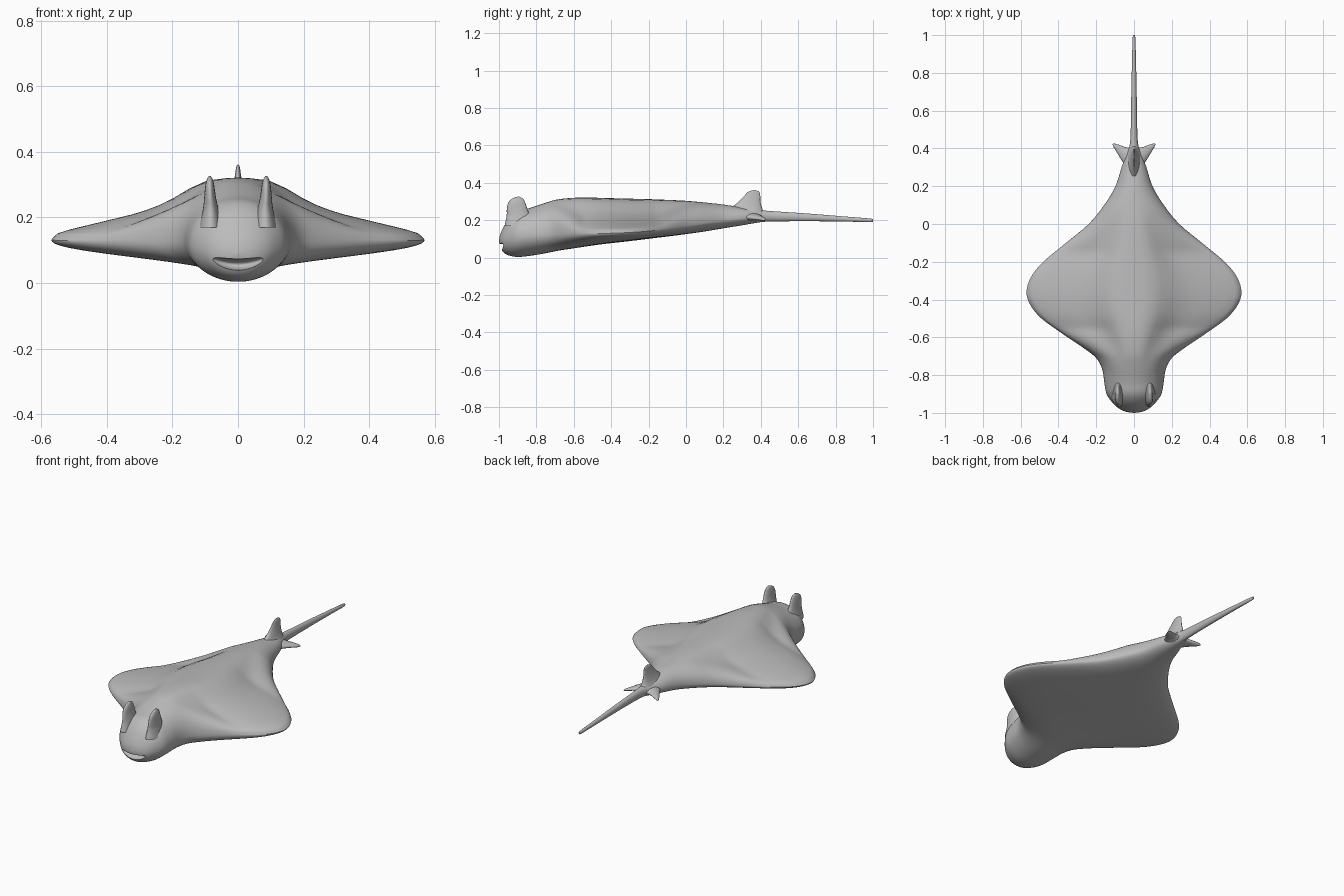
import bpy, math
from mathutils import Vector

if "Cube" in bpy.data.objects:
    bpy.data.objects.remove(bpy.data.objects["Cube"])

grey = bpy.data.materials.new("soft grey")
grey.diffuse_color = (0.5, 0.5, 0.5, 1)
grey.use_nodes = True
grey.node_tree.nodes["Principled BSDF"].inputs["Base Color"].default_value = grey.diffuse_color


def spline(rows, steps):
    """Catmull-Rom interpolation of every column of a station table."""
    pts = [Vector(r) for r in rows]
    out = []
    for i in range(len(pts) - 1):
        a, b = pts[i], pts[i + 1]
        ta = (b - pts[i - 1]) / 2 if i else b - a
        tb = (pts[i + 2] - a) / 2 if i + 2 < len(pts) else b - a
        for k in range(steps):
            t = k / steps
            out.append(a * (2*t**3 - 3*t**2 + 1) + ta * (t**3 - 2*t**2 + t)
                       + b * (3*t**2 - 2*t**3) + tb * (t**3 - t**2))
    return out + [pts[-1]]


def loft(name, rings, flip=False):
    """Skin a list of equal-sized rings and cap both ends."""
    n = len(rings[0])
    faces = []
    for r in range(len(rings) - 1):
        for k in range(n):
            j = (k + 1) % n
            faces.append((r*n + k, r*n + j, (r+1)*n + j, (r+1)*n + k))
    faces.append(tuple(reversed(range(n))))
    faces.append(tuple((len(rings) - 1) * n + k for k in range(n)))
    if flip:
        faces = [f[::-1] for f in faces]
    mesh = bpy.data.meshes.new(name)
    mesh.from_pydata([p for r in rings for p in r], [], faces)
    mesh.materials.append(grey)
    ob = bpy.data.objects.new(name, mesh)
    bpy.context.collection.objects.link(ob)
    return ob


def shade(ob, degrees=50):
    bpy.ops.object.select_all(action='DESELECT')
    bpy.context.view_layer.objects.active = ob
    ob.select_set(True)
    bpy.ops.object.shade_smooth_by_angle(angle=math.radians(degrees))


# Wing upper profile: height fraction at a fraction of the half span
WING = [(0, 1), (.16, .98), (.27, .83), (.36, .66), (.45, .53),
        (.55, .43), (.75, .28), (.9, .17), (.97, .1), (1, 0)]


def wing_height(u):
    for (a, fa), (b, fb) in zip(WING, WING[1:]):
        if u <= b:
            return fa + (fb - fa) * (u - a) / (b - a)
    return 0


# Body and tail stations: y, half width, top, bottom, edge height
BODY = [
    (-1.0, .004, .093, .087, .09), (-.993, .045, .125, .057, .09),
    (-.975, .083, .165, .027, .093), (-.945, .115, .212, .011, .105),
    (-.9, .145, .248, .004, .115), (-.84, .157, .264, .009, .12),
    (-.77, .168, .287, .02, .123), (-.71, .2, .306, .032, .125),
    (-.66, .262, .315, .041, .126), (-.58, .38, .321, .053, .128),
    (-.5, .49, .321, .065, .129), (-.43, .548, .319, .074, .13),
    (-.36, .569, .317, .082, .132), (-.28, .545, .315, .091, .136),
    (-.2, .48, .313, .101, .142), (-.1, .36, .309, .113, .153),
    (0, .24, .304, .126, .167), (.1, .158, .295, .14, .185),
    (.2, .098, .284, .157, .2), (.3, .066, .268, .173, .212),
    (.37, .04, .257, .185, .219), (.44, .02, .25, .193, .222),
    (.65, .015, .236, .195, .215), (.85, .011, .22, .193, .206),
    (.985, .007, .209, .19, .2), (1.0, .002, .202, .196, .199)]

rings = []
for y, w, top, low, edge in spline(BODY, 4):
    blend = min(1, max(0, (w - .17) / .25))
    ring = []
    for k in range(72):
        a = math.tau * k / 72
        u, s = abs(math.cos(a)), math.sin(a)
        if s >= 0:
            f = (1 - blend) * s + blend * wing_height(u)
            z = edge + (top - edge) * f
        else:
            f = (1 - blend) * -s + blend * (-s) ** .9
            z = edge - (edge - low) * f
        ring.append((w * math.cos(a), y, z))
    rings.append(ring)
body = loft("body", rings, flip=True)

# Smiling mouth: a curved flat ellipsoid cut out of the nose
bpy.ops.mesh.primitive_uv_sphere_add(segments=48, ring_count=24)
cutter = bpy.context.object
cutter.name = "mouth_cutter"
for v in cutter.data.vertices:
    x, y, z = v.co
    v.co = (x * .09, -1.005 + y * .053, .056 + z * .018 + .022 * x * x)
cutter.data.materials.append(grey)
for p in cutter.data.polygons:
    p.use_smooth = True
cut = body.modifiers.new("mouth", 'BOOLEAN')
cut.operation, cut.solver, cut.object = 'DIFFERENCE', 'EXACT', cutter
bpy.context.view_layer.objects.active = body
bpy.ops.object.modifier_apply(modifier="mouth")
bpy.data.objects.remove(cutter)
shade(body, 40)


def fin(name, stations, thick_axis, side=1):
    """Lens-section fin. Stations: x, y, z, half chord along y, half thickness."""
    rings = []
    for x, y, z, chord, thick in spline(stations, 5):
        ring = []
        for k in range(24):
            a = math.tau * k / 24
            p = Vector((x, y + chord * math.cos(a), z))
            p[thick_axis] += thick * math.sin(a)
            p.x *= side
            ring.append(p)
        rings.append(ring)
    # Upright and sideways fins wind in opposite directions
    ob = loft(name, rings, flip=(thick_axis == 0) != (side < 0))
    shade(ob, 60)


HORN = [(.083, -.895, .17, .075, .036), (.083, -.897, .225, .062, .024),
        (.085, -.903, .26, .055, .018), (.086, -.905, .295, .045, .014),
        (.086, -.9, .316, .028, .009), (.086, -.896, .326, .005, .003)]
REAR = [(.0, .34, .215, .07, .03), (.035, .35, .216, .055, .022),
        (.06, .37, .215, .042, .014), (.085, .395, .21, .026, .01),
        (.105, .414, .205, .012, .007), (.113, .422, .203, .002, .002)]
for side, label in ((1, "right"), (-1, "left")):
    fin("head_fin_" + label, HORN, 0, side)
    fin("rear_fin_" + label, REAR, 2, side)

# Upright fin at the tail root
fin("dorsal_fin", [(0, .315, .245, .1, .036), (0, .325, .27, .08, .024),
                   (0, .34, .3, .058, .015), (0, .354, .33, .043, .009),
                   (0, .362, .352, .029, .006), (0, .365, .361, .006, .002)], 0)
